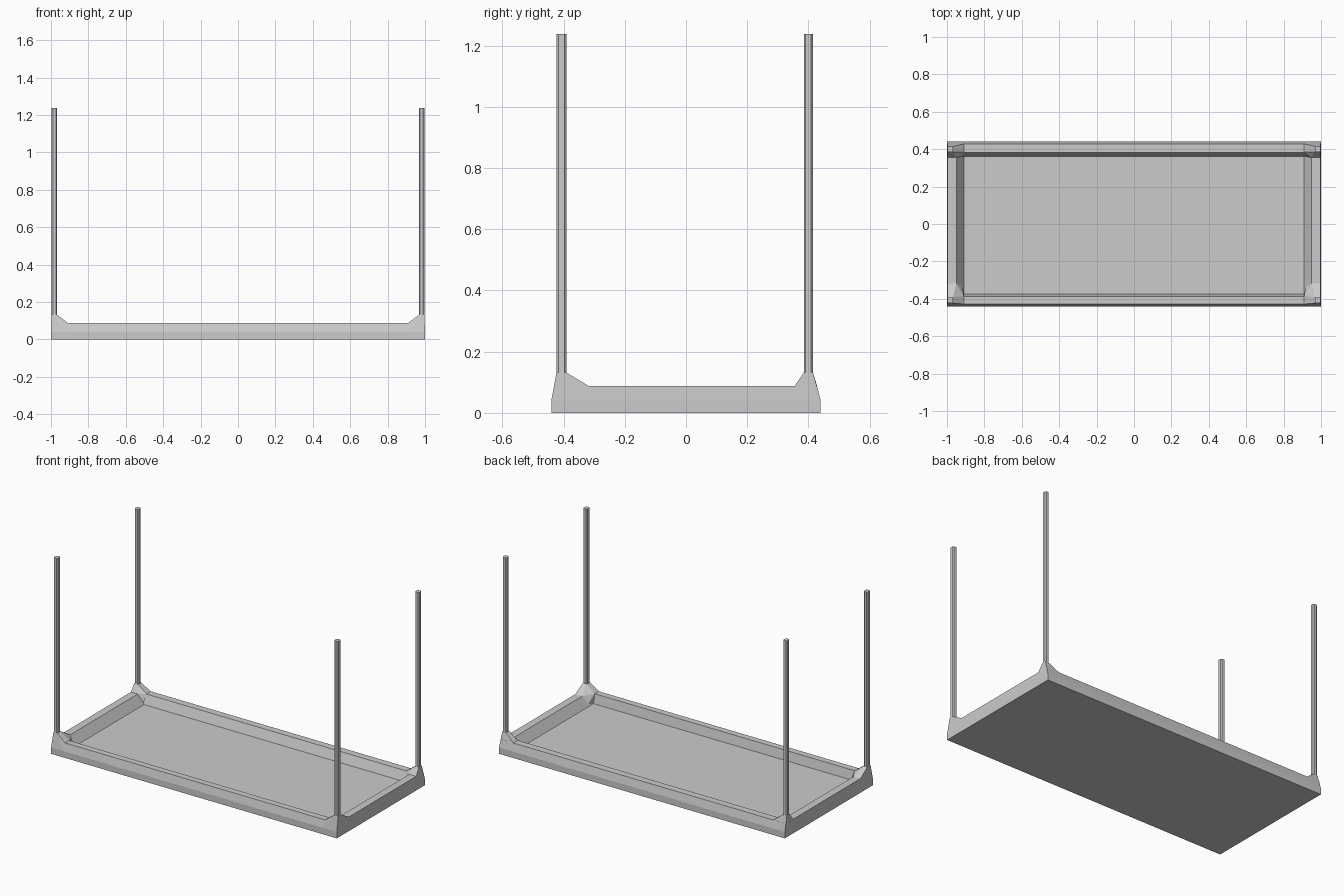
import bpy, bmesh

if "Cube" in bpy.data.objects:
    bpy.data.objects.remove(bpy.data.objects["Cube"])


def make_object(name, bm):
    bmesh.ops.recalc_face_normals(bm, faces=bm.faces)
    mesh = bpy.data.meshes.new(name)
    bm.to_mesh(mesh)
    bm.free()
    ob = bpy.data.objects.new(name, mesh)
    bpy.context.collection.objects.link(ob)
    return ob


def loft(name, rings):
    """Skin a stack of point rings and cap both ends."""
    bm = bmesh.new()
    loops = [[bm.verts.new(p) for p in ring] for ring in rings]
    for a, b in zip(loops, loops[1:]):
        n = len(a)
        for i in range(n):
            bm.faces.new((a[i], a[(i + 1) % n], b[(i + 1) % n], b[i]))
    bm.faces.new(loops[0])
    bm.faces.new(loops[-1])
    return make_object(name, bm)


def rect(x0, x1, y0, y1, z):
    return [(x0, y0, z), (x1, y0, z), (x1, y1, z), (x0, y1, z)]


def chamfered(x0, x1, y0, y1, z, c=0.006):
    return [(x0 + c, y0, z), (x1 - c, y0, z), (x1, y0 + c, z), (x1, y1 - c, z),
            (x1 - c, y1, z), (x0 + c, y1, z), (x0, y1 - c, z), (x0, y0 + c, z)]


# Base tray: vertical skirt, sloped shoulder, flat rim, sloped inner wall, floor
FLOOR, SHOULDER, RIM = 0.03, 0.04, 0.088
loft("base_tray", [
    rect(-1, 1, -0.44, 0.44, 0),
    rect(-1, 1, -0.44, 0.44, SHOULDER),
    rect(-0.998, 0.998, -0.428, 0.428, RIM),
    rect(-0.95, 0.95, -0.387, 0.383, RIM),
    rect(-0.91, 0.91, -0.375, 0.36, FLOOR),
])

# Corner posts with flared feet
FLARE, TOP = 0.132, 1.237
for side, sx in (("left", -1), ("right", 1)):
    for end, sy, outer, inner, toe in (("front", -1, 0.423, 0.391, 0.318),
                                       ("back", 1, 0.415, 0.385, 0.355)):
        xs = sorted((sx * 0.968, sx * 0.996))
        ys = sorted((sy * outer, sy * inner))
        loft(f"{end}_{side}_post",
             [chamfered(*xs, *ys, FLARE - 0.01), chamfered(*xs, *ys, TOP)])

        # Foot is the hull of the post section and its spread on the rim
        bm = bmesh.new()
        pts = rect(*xs, *ys, FLARE)
        pts += [(sx * x, sy * y, z) for x, y, z in (
            (1.0, 0.44, SHOULDER), (0.91, 0.44, SHOULDER), (1.0, toe, SHOULDER),
            (0.91, 0.428, RIM), (0.91, 0.384, RIM),
            (0.998, toe, RIM), (0.95, toe, RIM),
            (0.91, 0.375, FLOOR), (0.92, toe, FLOOR), (1.0, 0.44, FLOOR))]
        for p in pts:
            bm.verts.new(p)
        hull = bmesh.ops.convex_hull(bm, input=bm.verts)
        loose = [v for v in bm.verts if not v.link_faces]
        bmesh.ops.delete(bm, geom=loose, context='VERTS')
        make_object(f"{end}_{side}_foot", bm)
